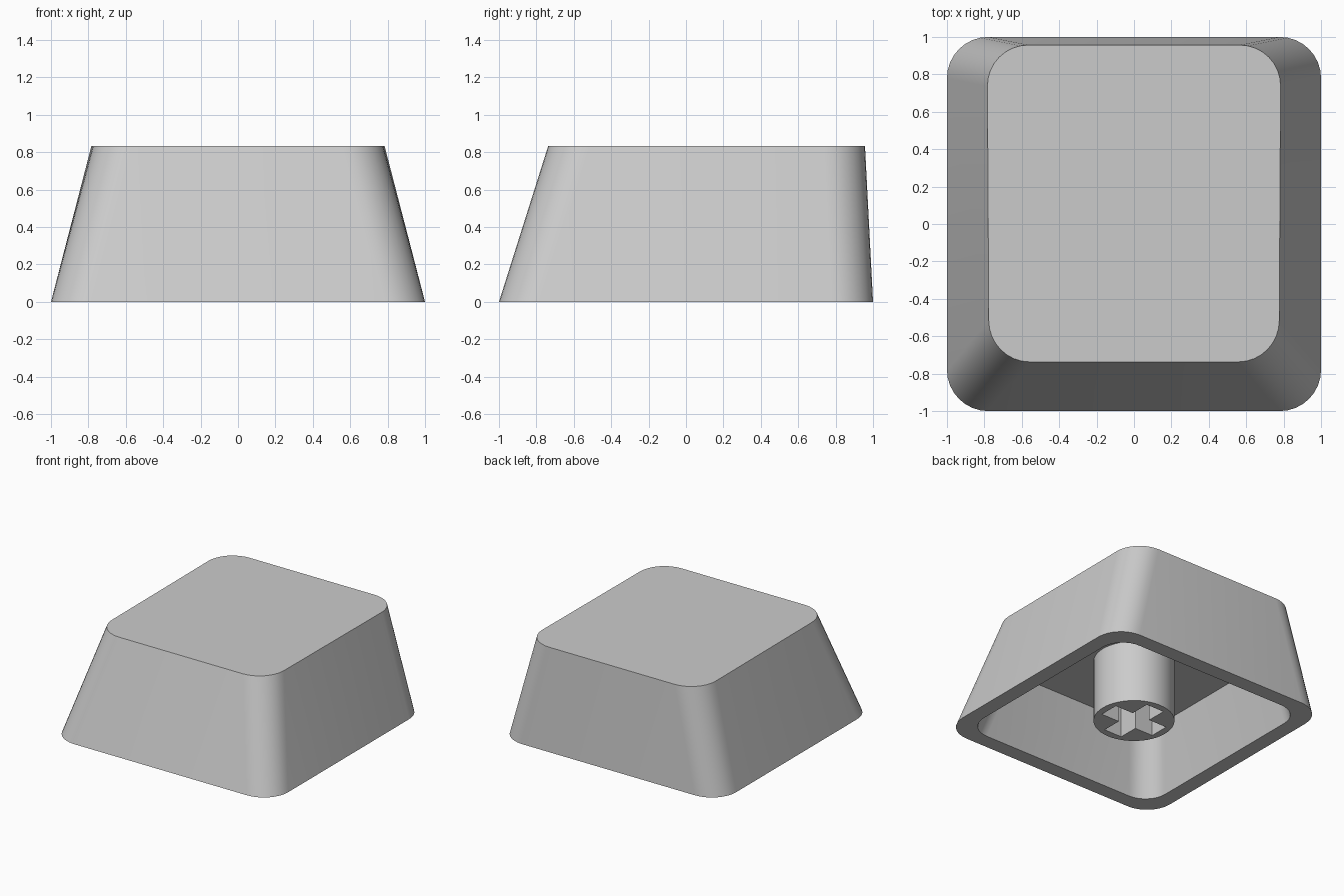
import bpy, bmesh
from math import sin, cos, pi, radians

cube = bpy.data.objects.get("Cube")
if cube:
    bpy.data.objects.remove(cube, do_unlink=True)

grey = bpy.data.materials.new("light grey plastic")
grey.use_nodes = True
colour = (0.6, 0.6, 0.6, 1)
grey.diffuse_color = colour
grey.node_tree.nodes["Principled BSDF"].inputs["Base Color"].default_value = colour


def rounded_rect(half_x, front, back, radius, z, taper=0.0, steps=8):
    """Counter-clockwise loop of points; taper narrows the front end."""
    points = []
    corners = [(1, back, 1, 0), (-1, back, 1, 1), (-1, front, -1, 2), (1, front, -1, 3)]
    for sx, edge, sy, quarter in corners:
        for i in range(steps + 1):
            a = (quarter + i / steps) * pi / 2
            y = edge - sy * radius + radius * sin(a)
            x = sx * (half_x - radius) + radius * cos(a)
            x *= 1 - taper * (back - y) / (back - front)
            points.append((x, y, z))
    return points


def circle(radius, z, count=48):
    return [(radius * cos(2 * pi * i / count), radius * sin(2 * pi * i / count), z)
            for i in range(count)]


def cross(reach, arm, z):
    """Plus-shaped outline made from one arm turned four times."""
    points = []
    x, y = 1, 0
    for _ in range(4):
        for u, v in [(arm, -arm), (reach, -arm), (reach, arm)]:
            points.append((u * x - v * y, u * y + v * x, z))
        x, y = -y, x
    return points


def loft(name, loops):
    """Closed solid skinned through loops of equal length, capped at both ends."""
    bm = bmesh.new()
    rings = [[bm.verts.new(p) for p in loop] for loop in loops]
    for lower, upper in zip(rings, rings[1:]):
        n = len(lower)
        for i in range(n):
            j = (i + 1) % n
            bm.faces.new((lower[i], lower[j], upper[j], upper[i]))
    bm.faces.new(rings[0])
    bm.faces.new(rings[-1])
    bmesh.ops.recalc_face_normals(bm, faces=bm.faces)
    mesh = bpy.data.meshes.new(name)
    bm.to_mesh(mesh)
    bm.free()
    mesh.materials.append(grey)
    obj = bpy.data.objects.new(name, mesh)
    bpy.context.collection.objects.link(obj)
    return obj


def activate(obj):
    bpy.ops.object.select_all(action='DESELECT')
    obj.select_set(True)
    bpy.context.view_layer.objects.active = obj


def smooth(obj):
    activate(obj)
    bpy.ops.object.shade_smooth_by_angle(angle=radians(30))


height, ceiling = 0.833, 0.505

# Hollow shell: ceiling, inner wall, rim, outer wall, top
shell = loft("keycap_shell", [
    rounded_rect(0.744, -0.714, 0.849, 0.19, ceiling),
    rounded_rect(0.877, -0.877, 0.877, 0.19, 0),
    rounded_rect(1.0, -1.0, 1.0, 0.22, 0),
    rounded_rect(0.785, -0.737, 0.957, 0.22, height, taper=0.012),
])
smooth(shell)

# Round stem with a cross-shaped socket as deep as the cavity
stem = loft("stem", [circle(0.3, 0), circle(0.3, ceiling + 0.01)])
cutter = loft("socket_cutter", [cross(0.243, 0.08, -0.1), cross(0.243, 0.08, ceiling - 0.005)])
cutter.hide_render = True
cut = stem.modifiers.new("socket", 'BOOLEAN')
cut.operation = 'DIFFERENCE'
cut.solver = 'EXACT'
cut.object = cutter
activate(stem)
bpy.ops.object.modifier_apply(modifier=cut.name)
bpy.data.objects.remove(cutter, do_unlink=True)
smooth(stem)
